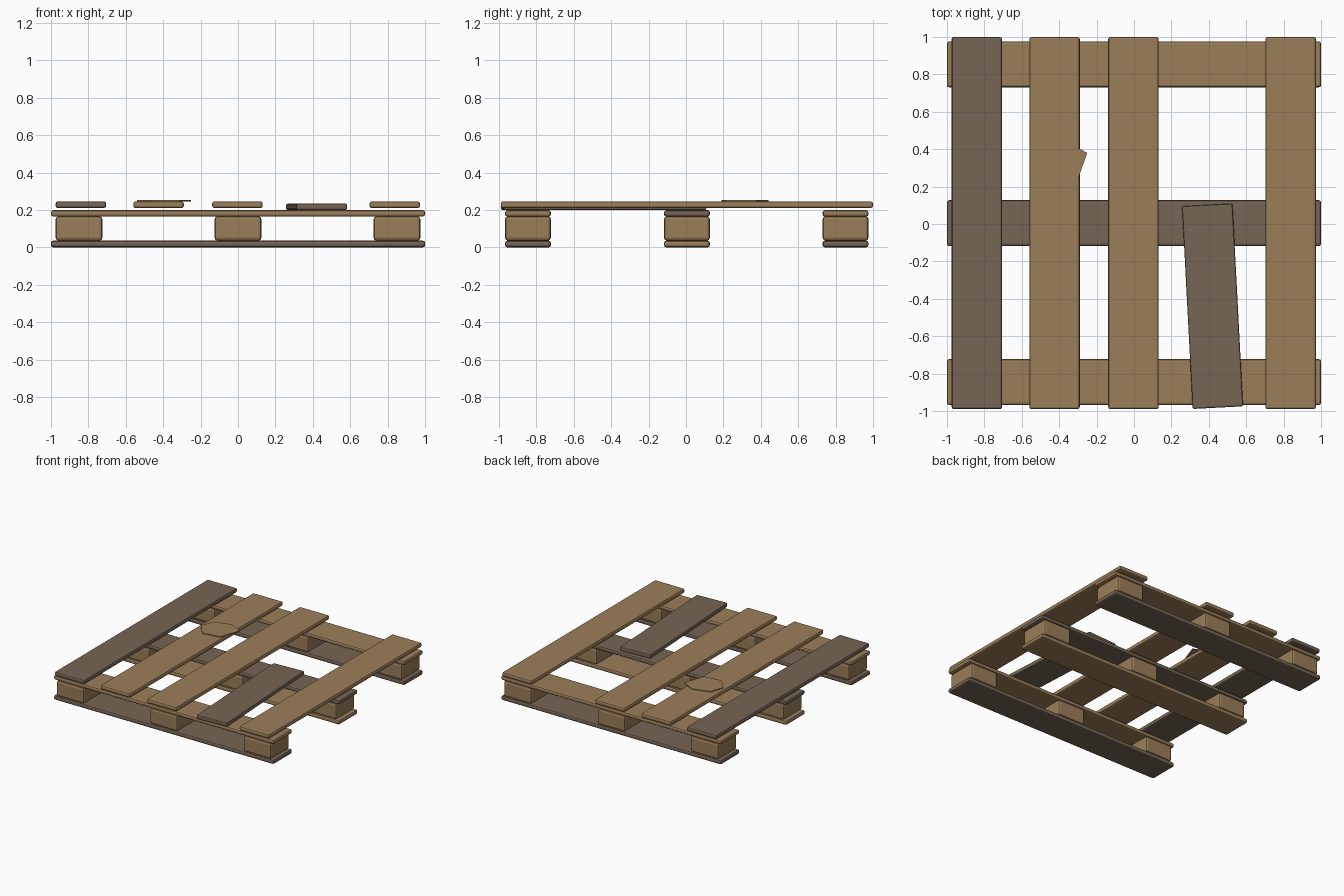
import bpy, bmesh, math
from mathutils import Matrix, Vector

cube = bpy.data.objects.get("Cube")
if cube:
    bpy.data.objects.remove(cube, do_unlink=True)


def make_material(name, color):
    mat = bpy.data.materials.new(name)
    mat.use_nodes = True
    mat.diffuse_color = color
    mat.node_tree.nodes["Principled BSDF"].inputs["Base Color"].default_value = color
    return mat


LIGHT = make_material("light wood", (0.33, 0.21, 0.10, 1))
DARK = make_material("weathered wood", (0.18, 0.13, 0.09, 1))


def add_object(name, bm, mat):
    bmesh.ops.recalc_face_normals(bm, faces=bm.faces)
    mesh = bpy.data.meshes.new(name)
    bm.to_mesh(mesh)
    bm.free()
    mesh.materials.append(mat)
    obj = bpy.data.objects.new(name, mesh)
    bpy.context.collection.objects.link(obj)
    return obj


def timber(name, center, size, mat, bevel=0.012, turn=0):
    """Box with softened edges."""
    bm = bmesh.new()
    bmesh.ops.create_cube(bm, size=1, matrix=Matrix.Diagonal((*size, 1)))
    bmesh.ops.bevel(bm, geom=bm.edges[:], offset=bevel, segments=2,
                    profile=0.5, affect='EDGES')
    obj = add_object(name, bm, mat)
    obj.location = center
    obj.rotation_euler.z = math.radians(turn)
    return obj


# Three runners: bottom board, three blocks and cross board each
rows = {"front": -0.845, "middle": 0.005, "back": 0.853}
columns = {"right": -0.85, "center": 0, "left": 0.85}
for row, y in rows.items():
    middle = row == "middle"
    timber(row + "_bottom_board", (0, y, 0.018), (2, 0.245, 0.036),
           LIGHT if middle else DARK)
    timber(row + "_cross_board", (0, y, 0.182), (2, 0.245, 0.034),
           DARK if middle else LIGHT)
    for column, x in columns.items():
        timber(f"{row}_{column}_block", (x, y, 0.101), (0.25, 0.245, 0.131),
               LIGHT, bevel=0.016)

# Full length deck slats
slats = [("right_slat", -0.84, DARK), ("inner_right_slat", -0.425, LIGHT),
         ("center_slat", -0.003, LIGHT), ("left_slat", 0.838, LIGHT)]
for name, x, mat in slats:
    timber(name, (x, 0.005, 0.228), (0.27, 1.99, 0.036), mat)

# Short loose slat, slightly turned
timber("broken_slat", (0.42, -0.44, 0.217), (0.27, 1.085, 0.034), DARK,
       bevel=0.008, turn=3)

# Thin splinter lying on one slat
outline = [(-0.25, 0.38), (-0.36, 0.44), (-0.5, 0.4),
           (-0.54, 0.29), (-0.46, 0.19), (-0.31, 0.21)]
bm = bmesh.new()
face = bm.faces.new([bm.verts.new((x, y, 0.245)) for x, y in outline])
top = bmesh.ops.extrude_face_region(bm, geom=[face])
bmesh.ops.translate(bm, vec=Vector((0, 0, 0.007)),
                    verts=[v for v in top["geom"] if isinstance(v, bmesh.types.BMVert)])
add_object("splinter", bm, LIGHT)
